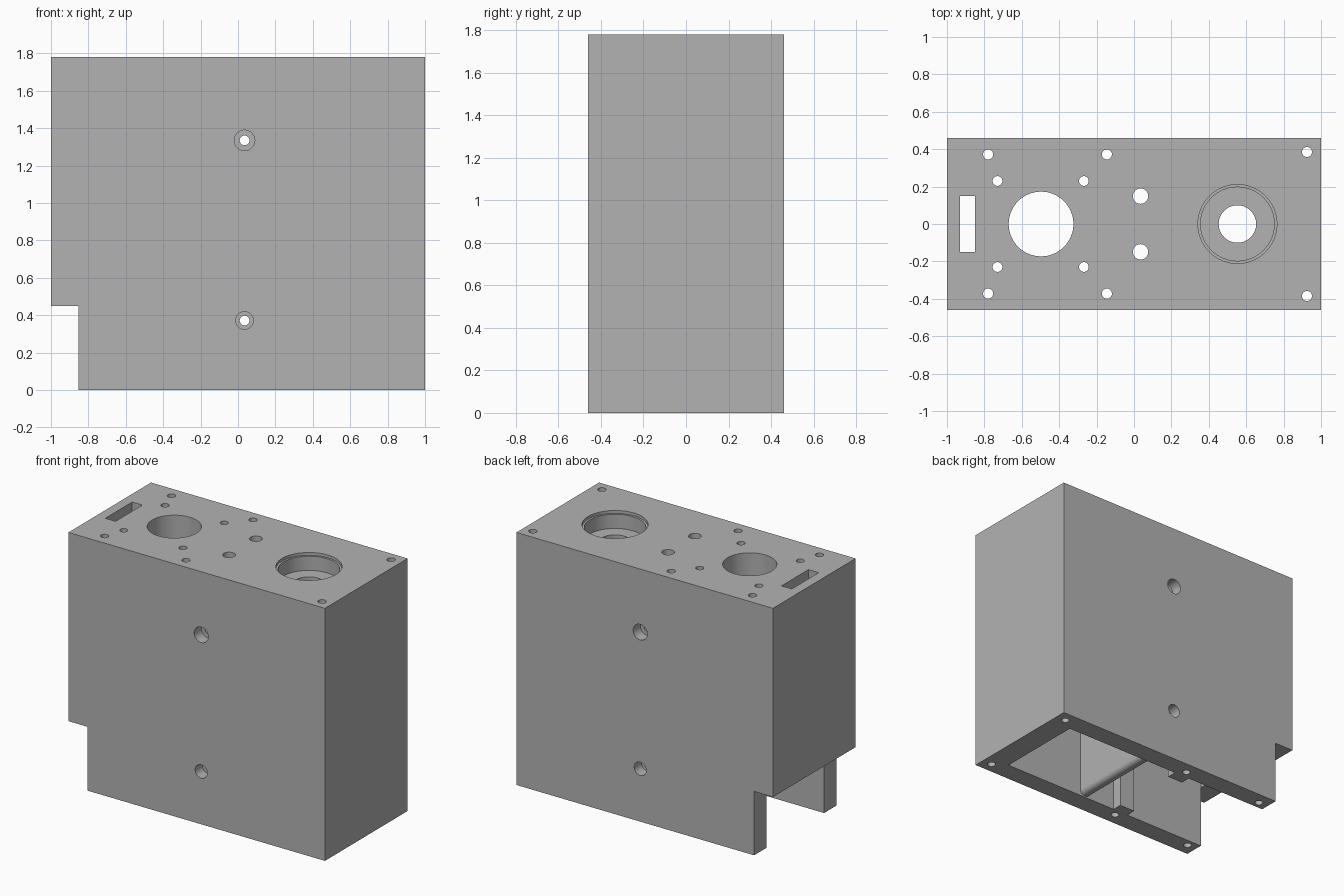
import bpy, math
from mathutils import Matrix

if "Cube" in bpy.data.objects:
    bpy.data.objects.remove(bpy.data.objects["Cube"], do_unlink=True)

H, W = 1.78, 0.46            # height, half depth
WALL, CEIL = 0.32, 1.56      # inner half depth, ceiling level

grey = bpy.data.materials.new("machined_grey")
grey.use_nodes = True
grey.diffuse_color = (0.45, 0.45, 0.45, 1)
grey.node_tree.nodes["Principled BSDF"].inputs["Base Color"].default_value = grey.diffuse_color


def box(name, x, y, z):
    """Box from (min, max) ranges."""
    bpy.ops.mesh.primitive_cube_add(size=1)
    ob = bpy.context.object
    ob.name = name
    size = [r[1] - r[0] for r in (x, y, z)]
    mid = [(r[0] + r[1]) / 2 for r in (x, y, z)]
    ob.data.transform(Matrix.Translation(mid) @ Matrix.Diagonal((*size, 1)))
    ob.data.materials.append(grey)
    return ob


def rod(radius, centre, length, along_y=False, sides=32):
    """Cylinder used as a drill."""
    bpy.ops.mesh.primitive_cylinder_add(vertices=sides, radius=radius, depth=length)
    ob = bpy.context.object
    turn = Matrix.Rotation(math.pi / 2 if along_y else 0, 4, 'X')
    ob.data.transform(Matrix.Translation(centre) @ turn)
    ob.data.materials.append(grey)
    return ob


def apply_mods(ob):
    bpy.ops.object.select_all(action='DESELECT')
    bpy.context.view_layer.objects.active = ob
    ob.select_set(True)
    for m in list(ob.modifiers):
        bpy.ops.object.modifier_apply(modifier=m.name)


def cut(ob, cutter):
    m = ob.modifiers.new("cut", 'BOOLEAN')
    m.operation, m.solver, m.object = 'DIFFERENCE', 'EXACT', cutter
    apply_mods(ob)
    bpy.data.objects.remove(cutter, do_unlink=True)


# Outer housing with the stepped lower end and the hollow open below
housing = box("housing", (-1, 1), (-W, W), (0, H))
cut(housing, box("cavity", (-0.853, 0.83), (-WALL, WALL), (-0.1, CEIL)))
cut(housing, box("notch", (-1.1, -0.853), (-0.6, 0.6), (-0.1, 0.45)))

# Slot running down through the end wall
cut(housing, box("slot", (-0.93, -0.85), (-0.15, 0.15), (0.3, 1.9)))

# Long screw holes down the side walls
for x, y in ((-0.78, 0.372), (-0.145, 0.372), (0.925, 0.385)):
    for s in (-1, 1):
        cut(housing, rod(0.027, (x, s * y, H / 2), 2.2))

# Small and medium holes through the top plate
for x, y, r in ((-0.73, 0.23, 0.026), (-0.268, 0.23, 0.026), (0.035, 0.149, 0.041)):
    for s in (-1, 1):
        cut(housing, rod(r, (x, s * y, H), 0.8))

# Large round openings: plain bore, and stepped bearing seat
cut(housing, rod(0.173, (-0.497, 0, H), 0.8, sides=64))
cut(housing, rod(0.1, (0.553, 0, H), 0.8, sides=64))
cut(housing, rod(0.197, (0.553, 0, H), 0.24, sides=64))
cut(housing, rod(0.211, (0.553, 0, H), 0.04, sides=64))

# Counterbored cross holes in the broad faces
for z, r in ((1.335, 0.055), (0.372, 0.047)):
    cut(housing, rod(0.026, (0.035, 0, z), 1.2, True))
    for s in (-1, 1):
        cut(housing, rod(r, (0.035, s * W, z), 0.16, True))

# Inner partition with a rounded lower edge
partition = box("partition", (0.12, 0.2), (-WALL, WALL), (0.01, CEIL))
bevel = partition.modifiers.new("round", 'BEVEL')
bevel.width, bevel.segments = 0.035, 5
weights = partition.data.attributes.new("bevel_weight_edge", 'FLOAT', 'EDGE')
for e in partition.data.edges:
    a, b = (partition.data.vertices[i].co for i in e.vertices)
    if max(a.z, b.z) < 0.1 and abs(a.x - b.x) < 0.01:
        weights.data[e.index].value = 1
bevel.limit_method = 'WEIGHT'
apply_mods(partition)

# Ribs standing on the inside of each long wall
ribs = []
for s, side in ((-1, "front"), (1, "back")):
    y = sorted((s * WALL, s * 0.25))
    ribs.append(box(side + "_rib", (-0.21, -0.09), y, (0, CEIL)))

for ob in [housing, partition] + ribs:
    bpy.ops.object.select_all(action='DESELECT')
    bpy.context.view_layer.objects.active = ob
    ob.select_set(True)
    bpy.ops.object.shade_smooth_by_angle(angle=math.radians(30))
